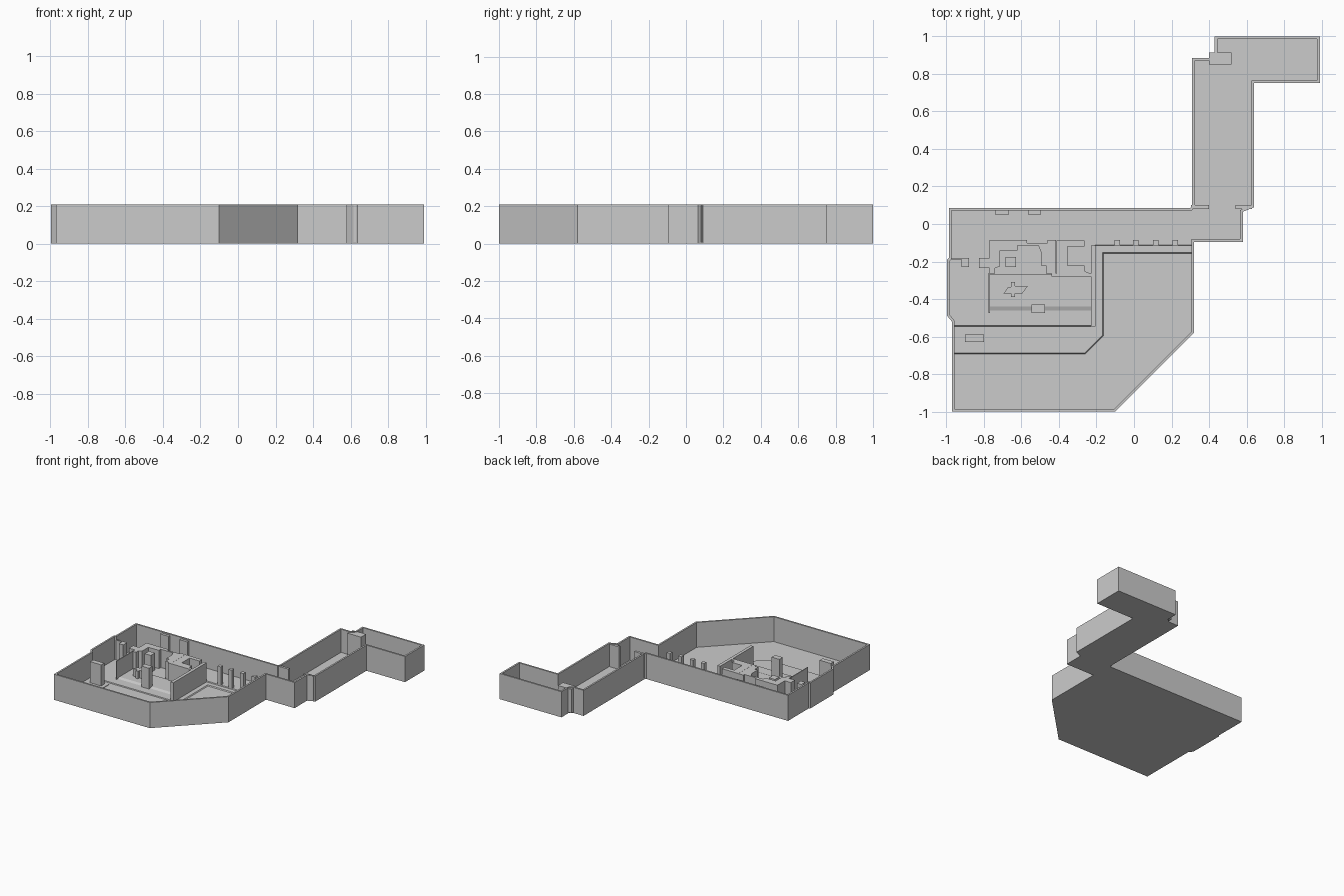
import bpy, bmesh
from mathutils import Vector

if "Cube" in bpy.data.objects:
    bpy.data.objects.remove(bpy.data.objects["Cube"])


def offset(pts, d):
    """Mitred inward offset of a counter-clockwise outline."""
    out = []
    for i, p in enumerate(pts):
        a, b, c = Vector(pts[i - 1]), Vector(p), Vector(pts[(i + 1) % len(pts)])
        u, v = (b - a).normalized(), (c - b).normalized()
        n, m = Vector((-u.y, u.x)), Vector((-v.y, v.x))
        out.append(tuple(b + (n + m) * d / (1 + n.dot(m))))
    return out


def rings(name, levels):
    """Closed solid skinned through a list of (outline, z) rings."""
    bm = bmesh.new()
    rs = [[bm.verts.new((x, y, z)) for x, y in pts] for pts, z in levels]
    n = len(rs[0])
    for r, s in zip(rs, rs[1:]):
        for i in range(n):
            j = (i + 1) % n
            bm.faces.new((r[i], r[j], s[j], s[i]))
    bm.faces.new(list(reversed(rs[0])))
    bm.faces.new(rs[-1])
    bmesh.ops.recalc_face_normals(bm, faces=bm.faces)
    me = bpy.data.meshes.new(name)
    bm.to_mesh(me)
    bm.free()
    ob = bpy.data.objects.new(name, me)
    bpy.context.collection.objects.link(ob)
    return ob


def prism(name, pts, z0, z1):
    return rings(name, [(pts, z0), (pts, z1)])


def box(name, x0, x1, y0, y1, z0, z1):
    return prism(name, [(x0, y0), (x1, y0), (x1, y1), (x0, y1)], z0, z1)


H, FLOOR, TOP = 0.21, 0.02, 0.17

# Outer shell: flat base, perimeter walls and inner floor in one solid
outline = [(-.97, -1), (-.10, -1), (.32, -.58), (.32, -.095), (.58, -.095),
           (.58, .065), (.64, .09), (.64, .75), (.99, .75), (.99, 1),
           (.43, 1), (.43, .91), (.40, .885), (.31, .885), (.31, .1),
           (.30, .085), (-.985, .085), (-.985, -.18), (-.995, -.19),
           (-.995, -.49), (-.97, -.52)]
inner = offset(outline, .014)
rings("perimeter_shell", [(outline, 0), (outline, H), (inner, H), (inner, .006)])

# Raised floor levels with a sloped front edge
lower = [(-.97, -.695), (-.26, -.695), (-.16, -.595), (-.16, -.16), (.32, -.16)]
upper = [(-.97, -.55), (-.2, -.55), (-.2, -.12), (.32, -.12)]
for name, edge, z in (("lower_terrace", lower, .013), ("upper_terrace", upper, FLOOR)):
    pts = edge + outline[3:]
    rings(name, [(pts, .003), (offset(pts, .008), z)])

# Sloped threshold of the inner room
rings("room_ramp", [([(-.77, -.475), (-.23, -.475), (-.23, -.27), (-.77, -.27)], .015),
                    ([(-.77, -.44), (-.23, -.44), (-.23, -.27), (-.77, -.27)], .028)])

# Row of pillars
for i, x in enumerate((-.09, .01, .115, .22)):
    box(f"pillar_{i + 1}", x - .015, x + .015, -.115, -.085, .01, TOP)

# Thin room walls
box("room_wall_right", -.23, -.205, -.545, -.115, .01, TOP)
box("room_wall_left", -.775, -.768, -.475, -.26, .01, TOP)

# Thick stepped walls around the back of the room
prism("room_wall_back", [
    (-.77, -.265), (-.74, -.265), (-.74, -.235), (-.715, -.225), (-.715, -.14),
    (-.62, -.14), (-.62, -.115), (-.51, -.115), (-.495, -.15), (-.495, -.22),
    (-.47, -.22), (-.47, -.265), (-.415, -.265), (-.415, -.085), (-.46, -.085),
    (-.46, -.1), (-.57, -.1), (-.57, -.085), (-.77, -.085), (-.77, -.18),
    (-.825, -.18), (-.825, -.235), (-.77, -.235)], .01, TOP)

# C-shaped wall mass at the right
prism("alcove_wall", [
    (-.44, -.28), (-.23, -.28), (-.23, -.265), (-.265, -.25), (-.265, -.22),
    (-.355, -.22), (-.355, -.12), (-.265, -.12), (-.265, -.087),
    (-.414, -.087), (-.414, -.264), (-.44, -.264)], .01, TOP)

# Free-standing blocks and a low slanted cross
box("plinth", -.93, -.77, -.655, -.57, .01, .017)
box("front_block", -.90, -.80, -.63, -.59, .01, .19)
box("room_block", -.545, -.475, -.475, -.43, .01, .19)
box("back_block", -.685, -.63, -.23, -.175, .01, .16)
box("side_block", -.92, -.88, -.23, -.18, .01, .18)
box("side_wall", -.985, -.90, -.19, -.18, .01, .18)
prism("slanted_cross", [
    (-.695, -.37), (-.655, -.37), (-.655, -.39), (-.635, -.39), (-.635, -.37),
    (-.595, -.37), (-.565, -.33), (-.635, -.33), (-.635, -.31), (-.655, -.31),
    (-.655, -.335), (-.67, -.335)], .01, .09)

# Buttresses on the back wall
for i, (x0, x1) in enumerate(((-.74, -.665), (-.565, -.495))):
    box(f"buttress_{i + 1}", x0, x1, .05, .08, .01, .2)

# Corridor door jambs, threshold and corner block
box("door_jamb_left", .305, .40, .08, .1, .01, .205)
box("door_jamb_right", .54, .63, .08, .1, .01, .205)
box("door_threshold", .40, .54, .09, .105, .01, .025)
box("corridor_corner_block", .40, .52, .85, .915, .01, .205)
